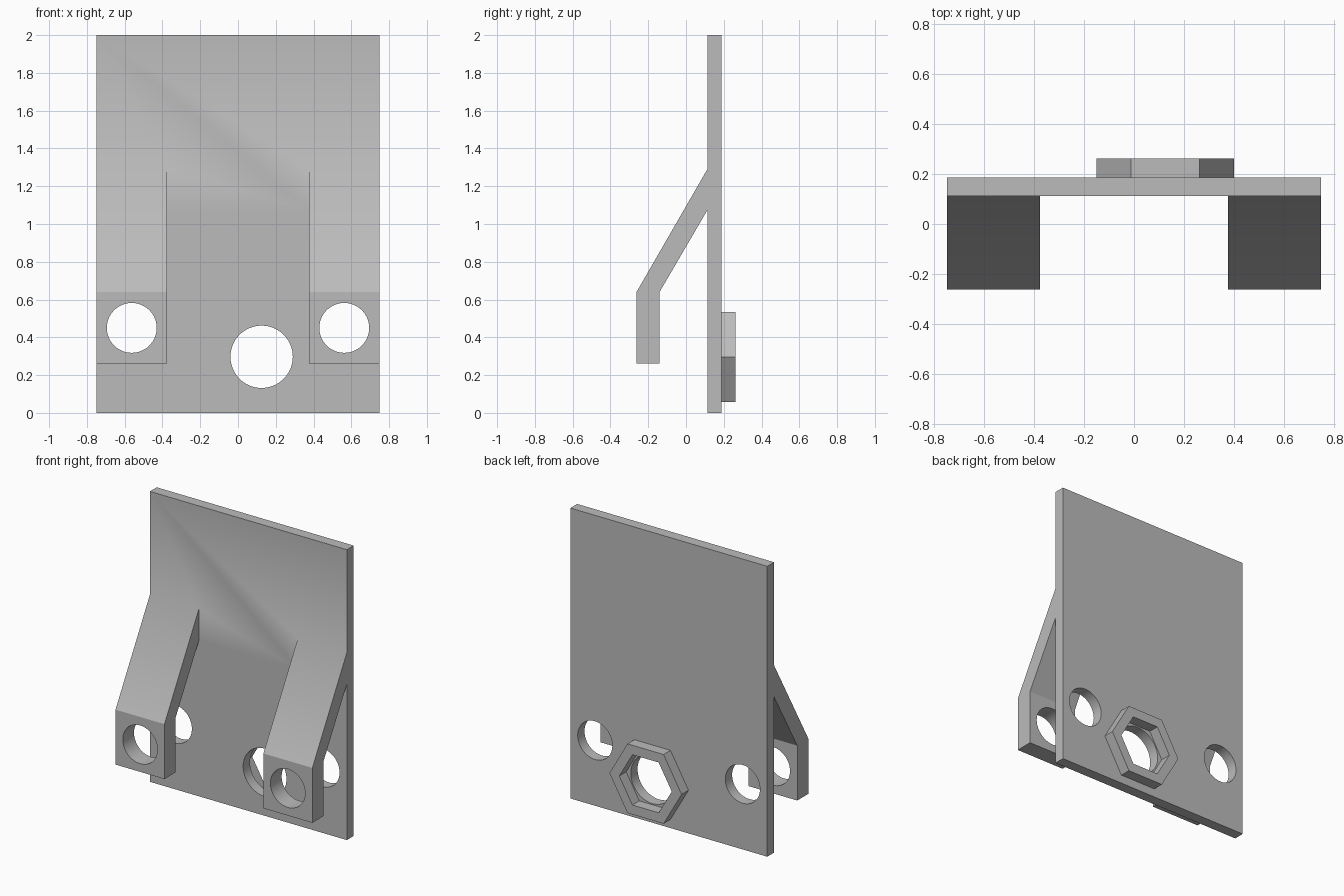
import bpy, bmesh, math
from mathutils import Matrix, Vector

old = bpy.data.objects.get("Cube")
if old:
    bpy.data.objects.remove(old, do_unlink=True)

grey = bpy.data.materials.new("plain grey")
grey.use_nodes = True
GREY = (0.5, 0.5, 0.5, 1)
grey.diffuse_color = GREY
grey.node_tree.nodes["Principled BSDF"].inputs["Base Color"].default_value = GREY

FRONT, BACK, NUT_BACK = 0.113, 0.187, 0.262
HALF_W, ARM_IN, KNEE_Z = 0.75, 0.377, 0.64


def make(name, bm):
    bmesh.ops.recalc_face_normals(bm, faces=bm.faces)
    mesh = bpy.data.meshes.new(name)
    bm.to_mesh(mesh)
    bm.free()
    mesh.materials.append(grey)
    obj = bpy.data.objects.new(name, mesh)
    bpy.context.collection.objects.link(obj)
    return obj


def extrude_x(name, profile, x0, x1):
    """Sweep a y-z outline from x0 to x1."""
    bm = bmesh.new()
    face = bm.faces.new([bm.verts.new((x0, y, z)) for y, z in profile])
    new = bmesh.ops.extrude_face_region(bm, geom=[face])["geom"]
    verts = [v for v in new if isinstance(v, bmesh.types.BMVert)]
    bmesh.ops.translate(bm, verts=verts, vec=(x1 - x0, 0, 0))
    return make(name, bm)


def prism_y(name, x, z, radius, y0, y1, sides):
    """Prism or cylinder along y, with a corner pointing along x."""
    bm = bmesh.new()
    place = Matrix.Translation((x, (y0 + y1) / 2, z)) @ Matrix.Rotation(math.pi / 2, 4, "X")
    ring = [place @ Vector((radius * math.cos(a), radius * math.sin(a), 0))
            for a in (i * math.tau / sides for i in range(sides))]
    ends = []
    for y in (y0, y1):
        ends.append([bm.verts.new((p.x, y, p.z)) for p in ring])
        bm.faces.new(ends[-1])
    for i in range(sides):
        j = (i + 1) % sides
        bm.faces.new((ends[0][i], ends[0][j], ends[1][j], ends[1][i]))
    return make(name, bm)


def combine(obj, tools, operation):
    """Apply a boolean with each tool, then discard the tools."""
    for tool in tools:
        mod = obj.modifiers.new("combine", "BOOLEAN")
        mod.operation, mod.object, mod.solver = operation, tool, "EXACT"
        graph = bpy.context.evaluated_depsgraph_get()
        mesh = bpy.data.meshes.new_from_object(obj.evaluated_get(graph))
        obj.modifiers.clear()
        obj.data = mesh
        bpy.data.objects.remove(tool, do_unlink=True)


def smooth(obj):
    bpy.ops.object.select_all(action="DESELECT")
    obj.select_set(True)
    bpy.context.view_layer.objects.active = obj
    bpy.ops.object.shade_smooth_by_angle(angle=math.radians(35))


# Back plate with two bent arms blended into its front
bracket = extrude_x("bracket", [(FRONT, 0), (BACK, 0), (BACK, 2), (FRONT, 2)], -HALF_W, HALF_W)
arm = [(0.15, 1.29), (FRONT, 1.29), (-0.262, KNEE_Z), (-0.262, 0.262),
       (-0.14, 0.262), (-0.14, KNEE_Z), (FRONT, 1.073), (0.15, 1.073)]
combine(bracket, [extrude_x("arm", arm, -HALF_W, -ARM_IN),
                  extrude_x("arm", arm, ARM_IN, HALF_W)], "UNION")

# Bolt holes through arms and plate, and the larger hole behind the nut seat
holes = [prism_y("bolt_hole", s * 0.5625, 0.45, 0.132, -0.5, 0.5, 64) for s in (-1, 1)]
holes.append(prism_y("nut_hole", 0.125, 0.297, 0.165, -0.1, 0.5, 64))
combine(bracket, holes, "DIFFERENCE")
smooth(bracket)

# Keep the knee of each arm crisp
for edge in bracket.data.edges:
    if all(abs(bracket.data.vertices[i].co.z - KNEE_Z) < 0.002 for i in edge.vertices):
        edge.use_edge_sharp = True

# Hexagonal nut holder on the back
holder = prism_y("nut_holder", 0.125, 0.297, 0.275, BACK, NUT_BACK, 6)
combine(holder, [prism_y("nut_pocket", 0.125, 0.297, 0.2, BACK - 0.1, NUT_BACK + 0.1, 6)], "DIFFERENCE")
smooth(holder)
